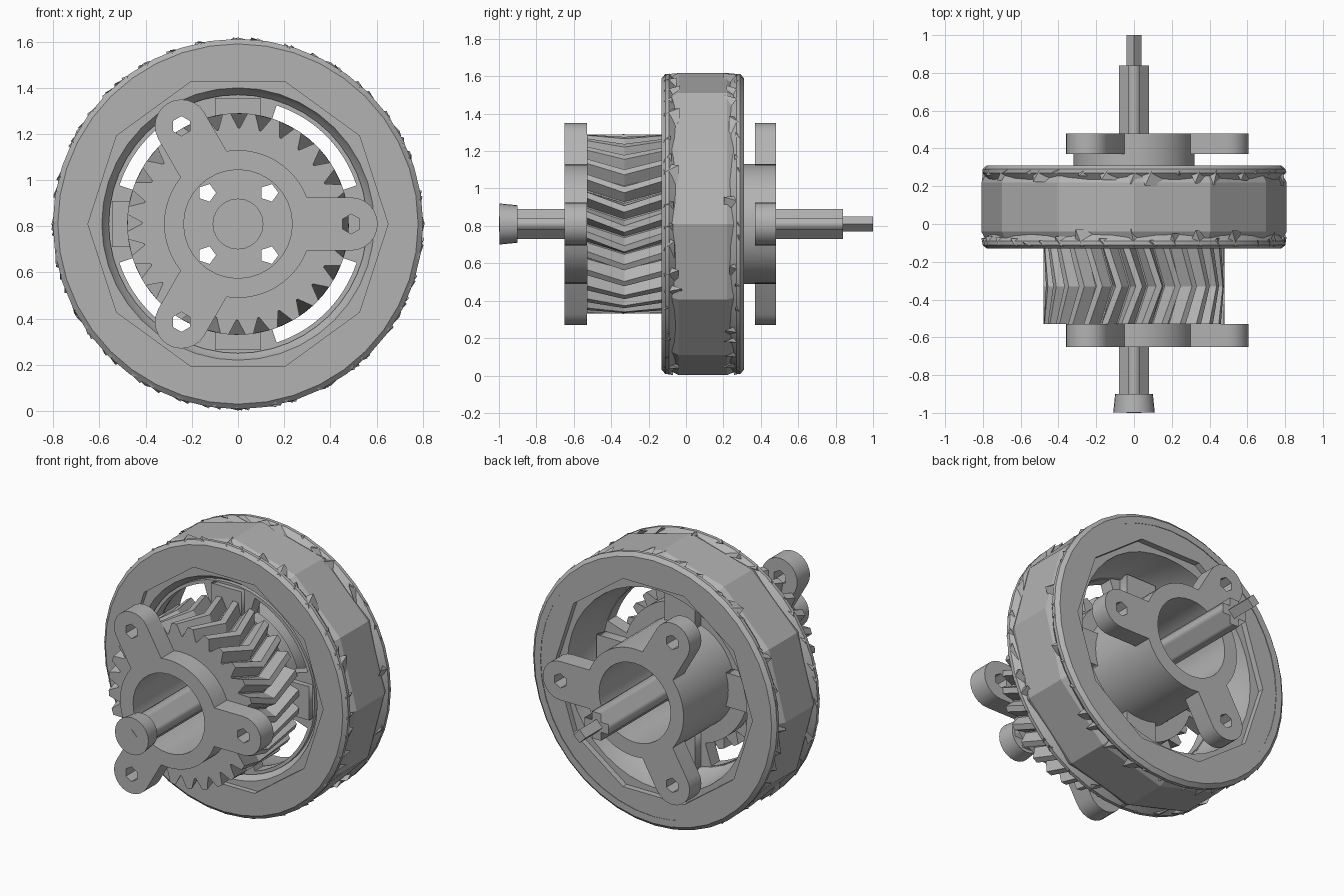
import bpy, bmesh, math, random
from math import sin, cos, pi, radians
from mathutils import Matrix, Vector

random.seed(4)
if "Cube" in bpy.data.objects:
    bpy.data.objects.remove(bpy.data.objects["Cube"])

AXIS_Z = 0.81
GREY = (0.45, 0.45, 0.45, 1)
mat = bpy.data.materials.new("plain grey")
mat.use_nodes = True
mat.diffuse_color = GREY
mat.node_tree.nodes["Principled BSDF"].inputs["Base Color"].default_value = GREY


def add(name, mesh, smooth=False):
    """Link a mesh, with the axle height applied."""
    mesh.name = name
    mesh.transform(Matrix.Translation((0, 0, AXIS_Z)))
    mesh.materials.clear()
    mesh.materials.append(mat)
    ob = bpy.data.objects.new(name, mesh)
    bpy.context.collection.objects.link(ob)
    if smooth:
        bpy.ops.object.select_all(action="DESELECT")
        ob.select_set(True)
        bpy.context.view_layer.objects.active = ob
        bpy.ops.object.shade_smooth_by_angle(angle=radians(30))
    return ob


def loft(name, rings, closed, smooth=False):
    """Skin a list of equal rings of points; closed joins last to first."""
    bm = bmesh.new()
    vs = [[bm.verts.new(p) for p in ring] for ring in rings]
    n = len(vs[0])
    for k in range(len(vs) if closed else len(vs) - 1):
        a, b = vs[k], vs[(k + 1) % len(vs)]
        for i in range(n):
            j = (i + 1) % n
            bm.faces.new((a[i], a[j], b[j], b[i]))
    if not closed:
        bm.faces.new(vs[0])
        bm.faces.new(vs[-1])
    bmesh.ops.recalc_face_normals(bm, faces=bm.faces)
    mesh = bpy.data.meshes.new(name)
    bm.to_mesh(mesh)
    bm.free()
    return add(name, mesh, smooth)


def lathe(name, profile, sides, closed=True, smooth=True):
    """Turn (radius, y) points around the axle."""
    rings = [[(r * cos(2 * pi * i / sides), y, r * sin(2 * pi * i / sides))
              for i in range(sides)] for r, y in profile]
    return loft(name, rings, closed, smooth)


def arc(r, start, end, n, centre=(0, 0)):
    """Points on an arc, angles in degrees, both ends included."""
    return [(centre[0] + r * cos(radians(start + (end - start) * i / n)),
             centre[1] + r * sin(radians(start + (end - start) * i / n)))
            for i in range(n + 1)]


def circle(r, n, centre=(0, 0), start=0):
    return arc(r, start, start + 360, n, centre)[:-1]


def turned(points, angle):
    c, s = cos(radians(angle)), sin(radians(angle))
    return [(x * c - z * s, x * s + z * c) for x, z in points]


def plate(name, outlines, y0, y1, smooth=True):
    """Extrude an outline with holes along the axle."""
    cu = bpy.data.curves.new(name, "CURVE")
    cu.dimensions, cu.fill_mode, cu.extrude = "2D", "BOTH", (y1 - y0) / 2
    for pts in outlines:
        sp = cu.splines.new("POLY")
        sp.points.add(len(pts) - 1)
        for p, (x, z) in zip(sp.points, pts):
            p.co = (x, z, 0, 1)
        sp.use_cyclic_u = True
    tmp = bpy.data.objects.new(name, cu)
    mesh = bpy.data.meshes.new_from_object(tmp)
    bpy.data.objects.remove(tmp)
    bpy.data.curves.remove(cu)
    mesh.transform(Matrix.Translation((0, (y0 + y1) / 2, 0)) @ Matrix.Rotation(pi / 2, 4, "X"))
    bm = bmesh.new()
    bm.from_mesh(mesh)
    bmesh.ops.remove_doubles(bm, verts=bm.verts, dist=1e-5)
    bmesh.ops.recalc_face_normals(bm, faces=bm.faces)
    bm.to_mesh(mesh)
    bm.free()
    return add(name, mesh, smooth)


# Tyre: flat side walls with a ten-sided opening
plate("tyre_body", [circle(0.77, 48), circle(0.65, 10)], -0.13, 0.305)

# Tyre shoulders and the twelve-sided tread band between them
for name, edge, d in (("front", -0.13, 1), ("back", 0.31, -1)):
    lathe(name + "_shoulder",
          [(0.74, edge), (0.78, edge), (0.802, edge + d * 0.02),
           (0.802, edge + d * 0.04), (0.765, edge + d * 0.085)], 40)
lathe("tread_band", [(0.74, -0.08), (0.79, -0.075), (0.808, -0.04),
                     (0.808, 0.22), (0.79, 0.255), (0.74, 0.26)], 12, smooth=False)

# Ragged wedge lugs along both shoulders
bm = bmesh.new()
for edge, d in ((-0.13, 1), (0.305, -1)):
    for i in range(40):
        a = 2 * pi * (i + random.uniform(-0.3, 0.3)) / 40
        w, reach = random.uniform(0.03, 0.07), random.uniform(0.03, 0.11)
        out, side = Vector((cos(a), 0, sin(a))), Vector((-sin(a), 0, cos(a)))
        along = Vector((0, d, 0))
        base = Vector((0, edge, 0))
        pts = [base + out * 0.765 - side * w, base + out * 0.765 + side * w,
               base + out * 0.80 + along * 0.015,
               base + out * 0.808 + along * reach + side * w * 0.6,
               base + out * 0.77 + along * reach - side * w]
        bmesh.ops.convex_hull(bm, input=[bm.verts.new(p) for p in pts])
mesh = bpy.data.meshes.new("tread_lugs")
bm.to_mesh(mesh)
bm.free()
add("tread_lugs", mesh)

# Wheel rim
lathe("rim", [(0.66, -0.10), (0.59, -0.10), (0.575, -0.07), (0.545, -0.04),
              (0.545, 0.02), (0.57, 0.06), (0.59, 0.27), (0.66, 0.27)], 40)

# Wheel disc with four wide windows, and a rib on each spoke
windows = [arc(0.54, 18 + q, 72 + q, 14) + arc(0.41, 72 + q, 18 + q, 14)
           for q in range(0, 360, 90)]
plate("wheel_disc", [circle(0.56, 48), circle(0.235, 32)] + windows, -0.08, 0.0)
for k in range(4):
    rib = [(0.30, -0.1), (0.545, -0.1), (0.545, 0.1), (0.30, 0.1)]
    plate("spoke_rib_%d" % (k + 1), [turned(rib, 90 * k)], -0.11, 0.06, False)

# Herringbone gear: tooth outline twisted to a middle crest and back
TEETH = 28


def tooth_ring(y, twist):
    pts = []
    for i in range(TEETH):
        for f, r in ((0, 0.415), (0.3, 0.48), (0.62, 0.48), (0.92, 0.415)):
            a = 2 * pi * (i + f) / TEETH - twist
            pts.append((r * cos(a), y, r * sin(a)))
    return pts


def bore_ring(y):
    n = TEETH * 4
    return [(0.235 * cos(2 * pi * i / n), y, 0.235 * sin(2 * pi * i / n)) for i in range(n)]


loft("herringbone_gear", [bore_ring(-0.53), tooth_ring(-0.53, 0), tooth_ring(-0.33, 0.16),
                          tooth_ring(-0.10, 0), bore_ring(-0.10)], True)

# Hub barrel behind the wheel disc
lathe("hub_barrel", [(0.235, -0.10), (0.32, -0.10), (0.32, 0.48), (0.235, 0.48)], 40)

# Three-armed flanges at both ends
half = math.degrees(math.asin(0.115 / 0.32))
outline, holes = [], []
for q in (0, 120, 240):
    outline += turned(arc(0.115, -90, 90, 12, (0.49, 0)), q)
    outline += arc(0.32, q + half, q + 120 - half, 12)
    holes.append(turned(circle(0.043, 6, (0.49, 0), 30), q))
for name, y0, y1 in (("front_flange", -0.65, -0.53), ("back_flange", 0.37, 0.48)):
    plate(name, [outline, circle(0.235, 32)] + holes, y0, y1)

# Inner web that carries the axle
vents = [circle(0.04, 5, (0.135 * sx, 0.135 * sz)) for sx in (-1, 1) for sz in (-1, 1)]
plate("axle_web", [circle(0.24, 32)] + vents, -0.10, 0.0)

# Cross-shaped axle, square core rod and round end knob
W, L = 0.03, 0.08
corner = [(L, -W), (L, W), (W, W)]
plate("axle", [[p for q in range(0, 360, 90) for p in turned(corner, q)]], -0.9, 0.84, False)
lathe("core_rod", [(0.04, -1.0), (0.04, 1.0)], 4, closed=False, smooth=False)
lathe("axle_knob", [(0.11, -0.998), (0.10, -0.9)], 24, closed=False)
